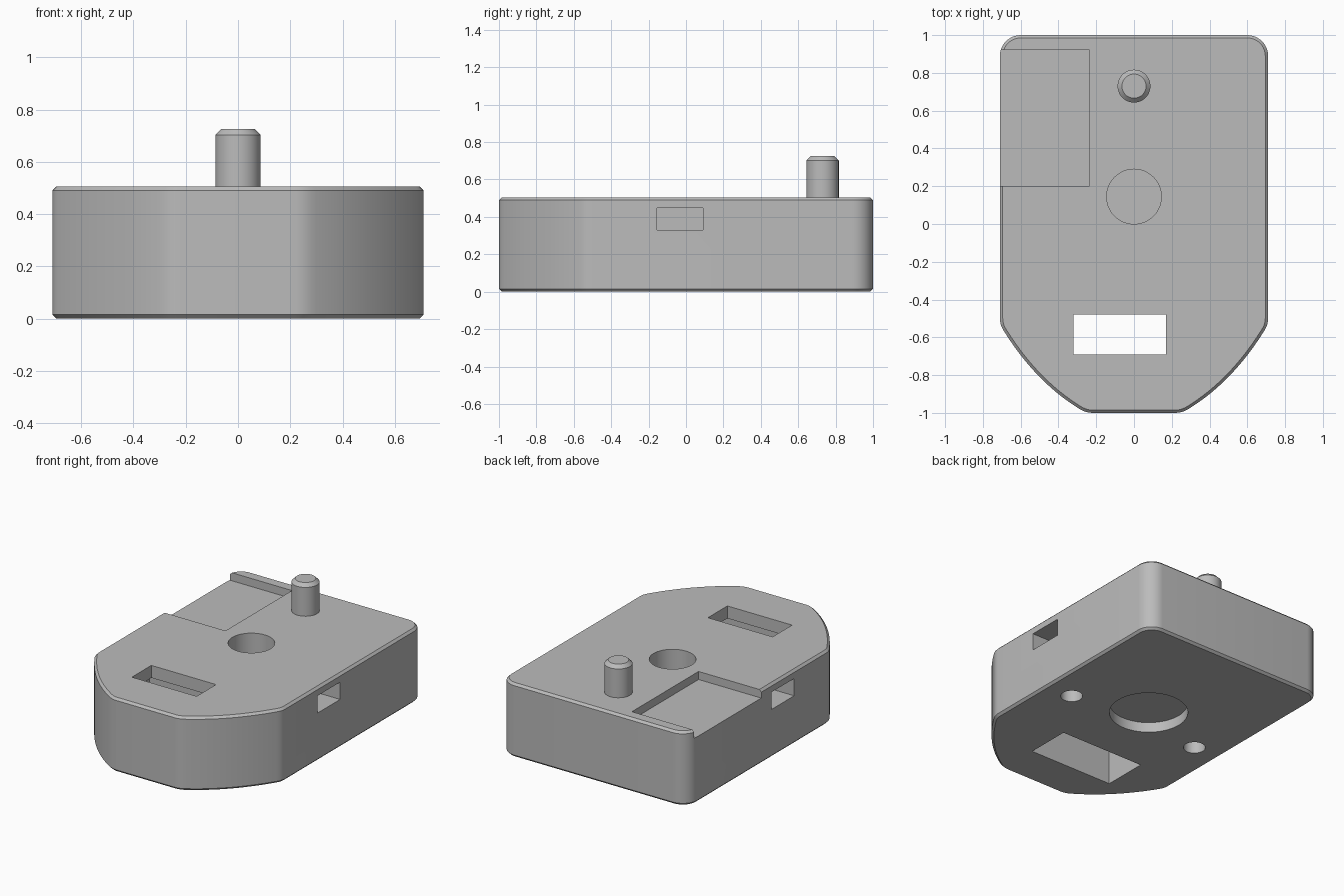
import bpy, bmesh, math
from mathutils import Vector

if "Cube" in bpy.data.objects:
    bpy.data.objects.remove(bpy.data.objects["Cube"])

grey = bpy.data.materials.new("grey")
grey.diffuse_color = (0.5, 0.5, 0.5, 1)
grey.use_nodes = True
grey.node_tree.nodes["Principled BSDF"].inputs["Base Color"].default_value = grey.diffuse_color

HEIGHT = 0.505


def new_object(name, bm):
    bmesh.ops.recalc_face_normals(bm, faces=bm.faces)
    mesh = bpy.data.meshes.new(name)
    bm.to_mesh(mesh)
    bm.free()
    obj = bpy.data.objects.new(name, mesh)
    bpy.context.collection.objects.link(obj)
    mesh.materials.append(grey)
    return obj


def prism(name, outline, z0, z1, chamfer_levels=(), chamfer=0.0):
    """Extrude an outline and chamfer its rims at the given heights."""
    bm = bmesh.new()
    face = bm.faces.new([bm.verts.new((x, y, z0)) for x, y in outline])
    ext = bmesh.ops.extrude_face_region(bm, geom=[face])
    for v in ext["geom"]:
        if isinstance(v, bmesh.types.BMVert):
            v.co.z = z1
    bmesh.ops.recalc_face_normals(bm, faces=bm.faces)
    rims = [e for e in bm.edges
            if any(all(abs(v.co.z - z) < 1e-5 for v in e.verts) for z in chamfer_levels)]
    if rims:
        bmesh.ops.bevel(bm, geom=rims, offset=chamfer, segments=1, affect='EDGES')
    return new_object(name, bm)


def circle(cx, cy, r, n=48):
    return [(cx + r * math.cos(2 * math.pi * i / n),
             cy + r * math.sin(2 * math.pi * i / n)) for i in range(n)]


def rect(x0, x1, y0, y1):
    return [(x0, y0), (x1, y0), (x1, y1), (x0, y1)]


def bezier(a, b, c, n):
    a, b, c = Vector(a), Vector(b), Vector(c)
    return [tuple((1 - t) ** 2 * a + 2 * t * (1 - t) * b + t * t * c)
            for t in (i / n for i in range(n + 1))]


def smooth(obj):
    bpy.ops.object.select_all(action='DESELECT')
    obj.select_set(True)
    bpy.context.view_layer.objects.active = obj
    bpy.ops.object.shade_smooth_by_angle(angle=math.radians(30))


# Housing outline: right half from the tapered nose to the rounded back corner
half = bezier((0.22, -1), (0.26, -1), (0.30, -0.972), 4)
half += bezier((0.30, -0.972), (0.525, -0.83), (0.69, -0.565), 12)[1:]
half += bezier((0.69, -0.565), (0.71, -0.535), (0.71, -0.50), 4)[1:]
half += [(0.60 + 0.11 * math.cos(a), 0.89 + 0.11 * math.sin(a))
         for a in (math.pi / 2 * i / 10 for i in range(11))]
outline = half + [(-x, y) for x, y in reversed(half)]
housing = prism("housing", outline, 0, HEIGHT, (0, HEIGHT), 0.015)

# Recesses cut into the housing
cutters = [
    prism("corner_pocket_cutter", rect(-0.80, -0.235, 0.20, 0.92), 0.45, 0.6),
    prism("top_bore_cutter", circle(0, 0.145, 0.145), 0.20, 0.6),
    prism("base_recess_cutter", circle(0, 0.145, 0.25, 64), -0.1, 0.07),
    prism("slot_cutter", rect(-0.32, 0.17, -0.69, -0.48), 0.3, 0.6),
    prism("slot_cavity_cutter", rect(-0.39, 0.25, -0.71, -0.40), -0.1, 0.42),
]
for side, label in ((1, "right"), (-1, "left")):
    xs = sorted((side * 0.45, side * 0.8))
    cutters.append(prism(label + "_window_cutter", rect(*xs, -0.155, 0.09), 0.33, 0.448))
    cutters.append(prism(label + "_screw_hole_cutter", circle(side * 0.51, -0.01, 0.07, 32), -0.1, 0.2))

for cutter in cutters:
    mod = housing.modifiers.new(cutter.name, 'BOOLEAN')
    mod.operation = 'DIFFERENCE'
    mod.solver = 'EXACT'
    mod.object = cutter
    bpy.context.view_layer.objects.active = housing
    bpy.ops.object.modifier_apply(modifier=mod.name)
    bpy.data.objects.remove(cutter, do_unlink=True)
smooth(housing)

# Locating pin with a chamfered tip
pin = prism("locating_pin", circle(0, 0.73, 0.087), HEIGHT - 0.01, 0.725, (0.725,), 0.023)
smooth(pin)
